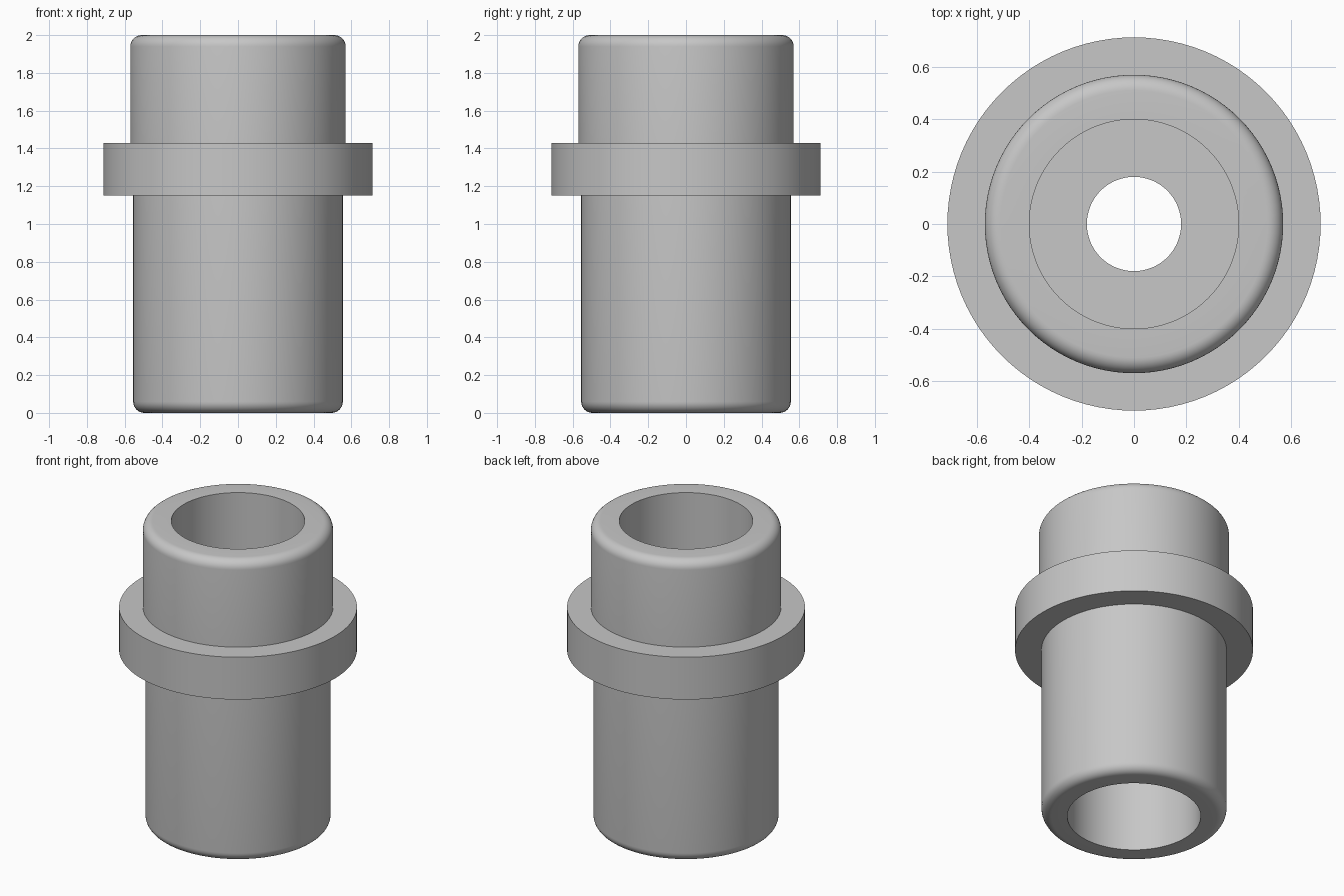
import bpy
import bmesh
from math import sin, cos, pi, radians

SIDES = 96
BORE, HOLE = 0.40, 0.18         # wide bore and narrow centre hole
LOWER, UPPER, FLANGE = 0.555, 0.57, 0.713
FLANGE_BOTTOM, FLANGE_TOP = 1.15, 1.43
FILLET = 0.06

cube = bpy.data.objects.get("Cube")
if cube:
    bpy.data.objects.remove(cube, do_unlink=True)

# Plain grey material
grey = bpy.data.materials.new("grey")
grey.use_nodes = True
colour = (0.57, 0.57, 0.57, 1)
grey.diffuse_color = colour
grey.node_tree.nodes["Principled BSDF"].inputs["Base Color"].default_value = colour


def rounded_corner(r, z, start):
    """Quarter-circle fillet points, turning anticlockwise about (r, z)."""
    angles = [start + i * pi / 16 for i in range(9)]
    return [(r + FILLET * cos(a), z + FILLET * sin(a)) for a in angles]


def lathe(name, profile):
    """Turn a closed (radius, height) profile around the z axis."""
    bm = bmesh.new()
    rings = [[bm.verts.new((r * cos(2 * pi * i / SIDES), r * sin(2 * pi * i / SIDES), z))
              for i in range(SIDES)] for r, z in profile]
    for k, ring in enumerate(rings):
        above = rings[(k + 1) % len(rings)]
        for i in range(SIDES):
            j = (i + 1) % SIDES
            bm.faces.new((ring[i], ring[j], above[j], above[i]))
    bmesh.ops.recalc_face_normals(bm, faces=bm.faces)
    mesh = bpy.data.meshes.new(name)
    bm.to_mesh(mesh)
    bm.free()
    mesh.materials.append(grey)
    obj = bpy.data.objects.new(name, mesh)
    bpy.context.collection.objects.link(obj)
    bpy.ops.object.select_all(action="DESELECT")
    obj.select_set(True)
    bpy.context.view_layer.objects.active = obj
    bpy.ops.object.shade_smooth_by_angle(angle=radians(30))
    return obj


# Outer wall from the bottom up, then the bore and inner web back down
outer = (rounded_corner(LOWER - FILLET, FILLET, -pi / 2)
         + [(LOWER, FLANGE_BOTTOM), (FLANGE, FLANGE_BOTTOM),
            (FLANGE, FLANGE_TOP), (UPPER, FLANGE_TOP)]
         + rounded_corner(UPPER - FILLET, 2 - FILLET, 0))
inner = [(BORE, 2), (BORE, FLANGE_TOP), (HOLE, FLANGE_TOP),
         (HOLE, FLANGE_BOTTOM), (BORE, FLANGE_BOTTOM), (BORE, 0)]
lathe("flanged_sleeve", outer + inner)
